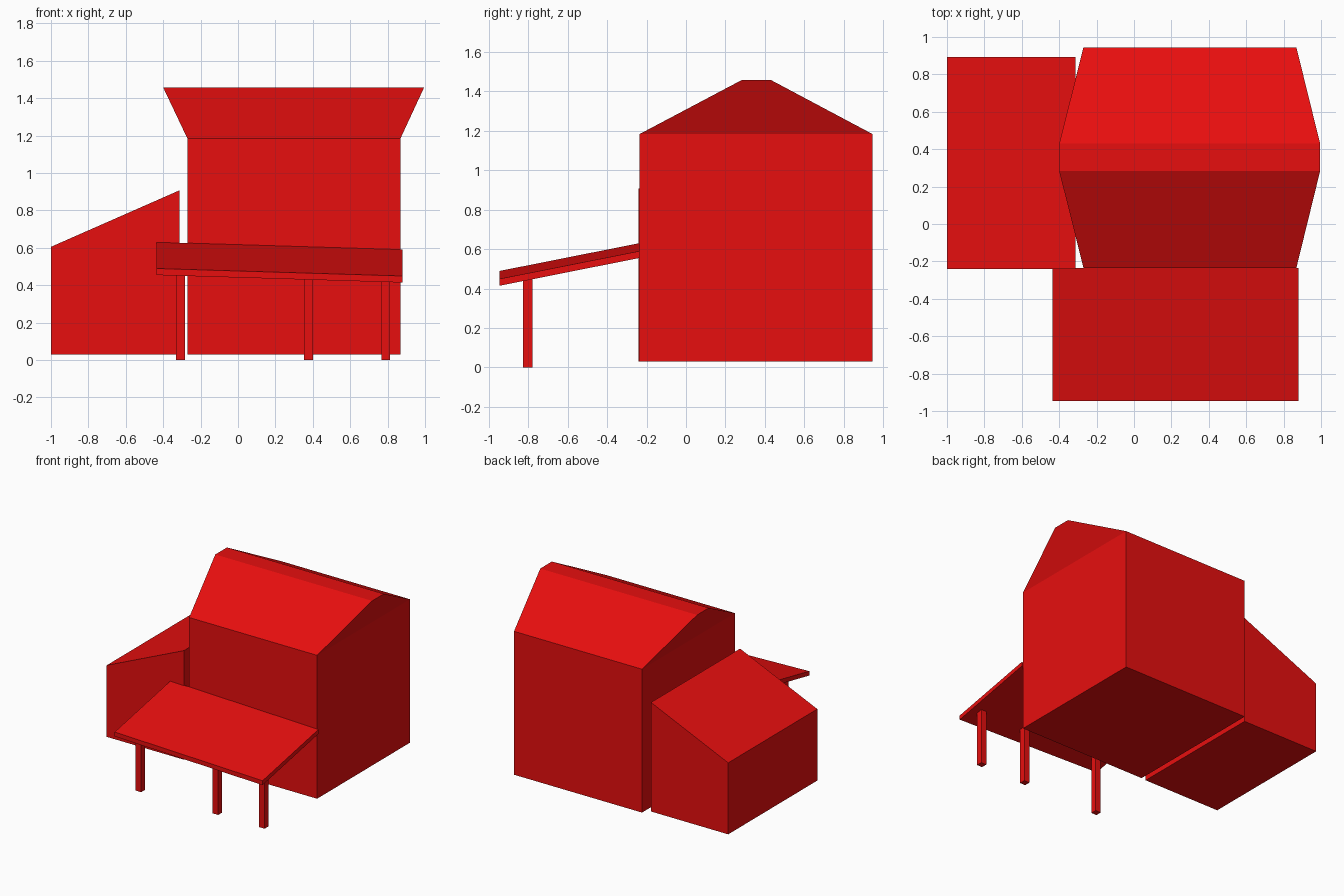
import bpy

old = bpy.data.objects.get("Cube")
if old:
    bpy.data.objects.remove(old, do_unlink=True)

# Single red paint
red = bpy.data.materials.new("barn_red")
red.use_nodes = True
colour = (0.8, 0.0045, 0.0045, 1)
red.diffuse_color = colour
red.node_tree.nodes["Principled BSDF"].inputs["Base Color"].default_value = colour


def ring(x, y, z, rise_x=0, rise_y=0):
    """Rectangle of corners; z is the height at the low x, low y corner."""
    (x0, x1), (y0, y1) = x, y
    return [(x0, y0, z), (x1, y0, z + rise_x),
            (x1, y1, z + rise_x + rise_y), (x0, y1, z + rise_y)]


def loft(name, *rings):
    """Closed solid through stacked rectangles, from bottom to top."""
    verts = [p for r in rings for p in r]
    faces = [(3, 2, 1, 0)]
    for level in range(len(rings) - 1):
        a, b = level * 4, level * 4 + 4
        for i in range(4):
            j = (i + 1) % 4
            faces.append((a + i, a + j, b + j, b + i))
    last = len(verts) - 4
    faces.append(tuple(range(last, last + 4)))
    mesh = bpy.data.meshes.new(name)
    mesh.from_pydata(verts, [], faces)
    mesh.materials.append(red)
    obj = bpy.data.objects.new(name, mesh)
    bpy.context.collection.objects.link(obj)
    return obj


# Main house: straight walls, then a roof whose gables lean outward
wall_x, wall_y = (-0.27, 0.868), (-0.235, 0.945)
loft("main_house",
     ring(wall_x, wall_y, 0.03),
     ring(wall_x, wall_y, 1.183),
     ring((-0.4, 0.995), (0.283, 0.43), 1.457))

# Side shed with a lean-to roof
shed_x, shed_y = (-1.0, -0.313), (-0.24, 0.892)
loft("side_shed",
     ring(shed_x, shed_y, 0.03),
     ring(shed_x, shed_y, 0.605, rise_x=0.302))

# Porch roof, sloping forward and slightly sideways
porch_x, porch_y = (-0.435, 0.88), (-0.945, -0.235)
drop_x, rise_y = -0.04, 0.141
loft("porch_roof",
     ring(porch_x, porch_y, 0.454, drop_x, rise_y),
     ring(porch_x, porch_y, 0.489, drop_x, rise_y))

# Porch posts, reaching just into the roof
for name, cx in (("right", -0.308), ("middle", 0.377), ("left", 0.79)):
    x, y = (cx - 0.024, cx + 0.024), (-0.825, -0.777)
    top = 0.49 + drop_x * (cx - porch_x[0]) / (porch_x[1] - porch_x[0])
    loft("porch_post_" + name, ring(x, y, 0), ring(x, y, top))
